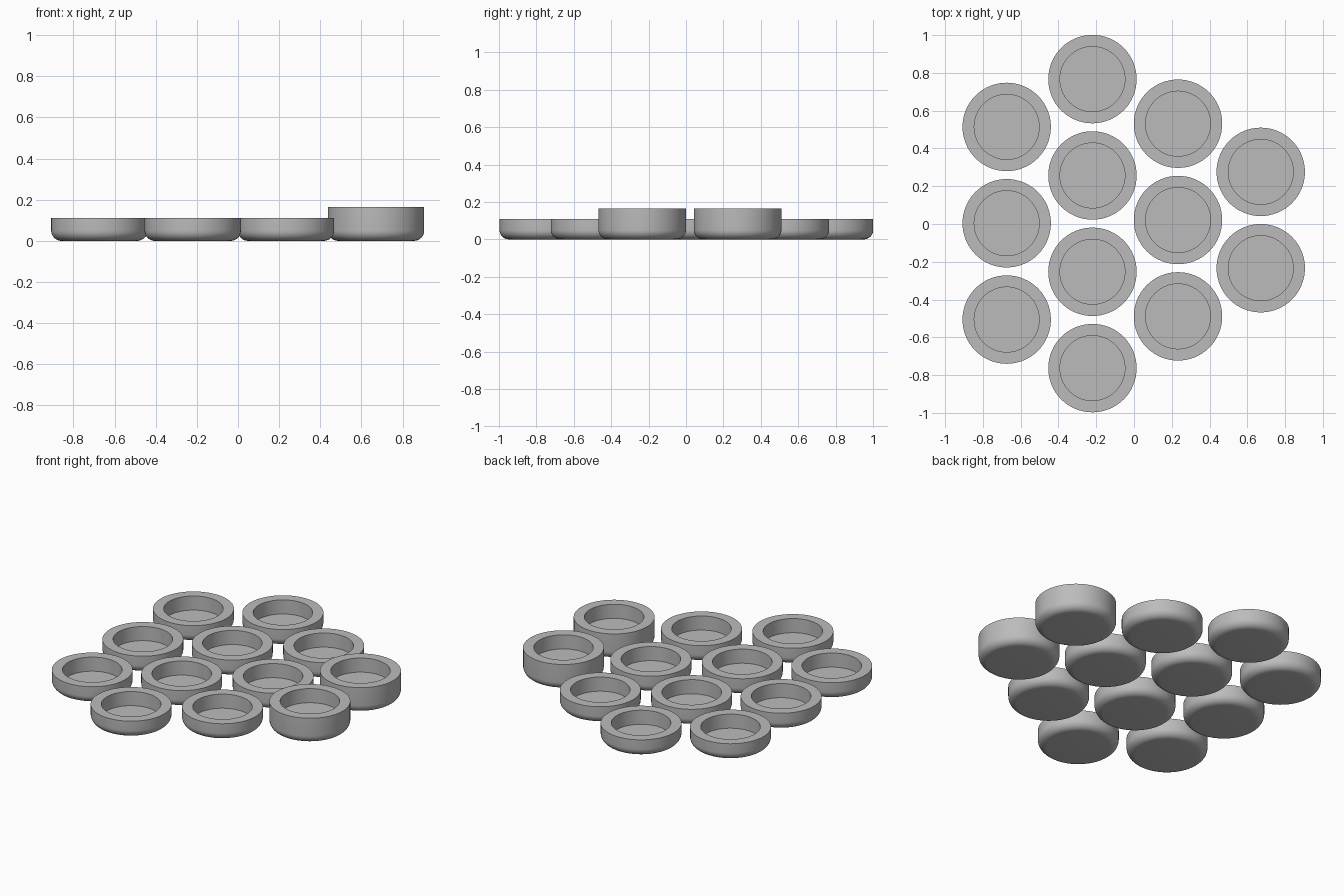
import bpy, bmesh
from math import sin, cos, pi, radians

cube = bpy.data.objects.get("Cube")
if cube:
    bpy.data.objects.remove(cube)

grey = bpy.data.materials.new("plain grey")
grey.use_nodes = True
grey.diffuse_color = (0.5, 0.5, 0.5, 1)
grey.node_tree.nodes["Principled BSDF"].inputs["Base Color"].default_value = (0.5, 0.5, 0.5, 1)

OUTER, INNER, FILLET, SIDES = 0.234, 0.172, 0.05, 64
DEPTH, PITCH = 0.09, 0.51
LOW, TALL = 0.11, 0.165


def cup(name, x, y, height):
    """Round cup with a filleted base and a straight-walled recess."""
    # Half profile from base centre, round the fillet, over the rim, to the floor centre
    profile = [(0, 0)]
    for i in range(9):
        a = pi / 2 * i / 8
        profile.append((OUTER - FILLET + FILLET * sin(a), FILLET - FILLET * cos(a)))
    floor = height - DEPTH
    profile += [(OUTER, height), (INNER, height), (INNER, floor), (0, floor)]

    bm = bmesh.new()
    verts = [bm.verts.new((r, 0, z)) for r, z in profile]
    edges = [bm.edges.new(pair) for pair in zip(verts, verts[1:])]
    bmesh.ops.spin(bm, geom=verts + edges, cent=(0, 0, 0), axis=(0, 0, 1),
                   angle=2 * pi, steps=SIDES)
    bmesh.ops.remove_doubles(bm, verts=bm.verts, dist=0.0001)
    bmesh.ops.recalc_face_normals(bm, faces=bm.faces)
    mesh = bpy.data.meshes.new(name)
    bm.to_mesh(mesh)
    bm.free()
    mesh.materials.append(grey)
    obj = bpy.data.objects.new(name, mesh)
    obj.location = (x, y, 0)
    bpy.context.collection.objects.link(obj)
    bpy.ops.object.select_all(action='DESELECT')
    obj.select_set(True)
    bpy.context.view_layer.objects.active = obj
    bpy.ops.object.shade_smooth_by_angle(angle=radians(35))


# Staggered columns: x, middle y, number of cups, height
columns = [(-0.674, 0.004, 3, LOW), (-0.22, 0.002, 4, LOW),
           (0.233, 0.021, 3, LOW), (0.671, 0.021, 2, TALL)]
for c, (x, mid, count, height) in enumerate(columns, 1):
    for i in range(count):
        y = mid + (i - (count - 1) / 2) * PITCH
        cup(f"cup_column_{c}_row_{i + 1}", x, y, height)
